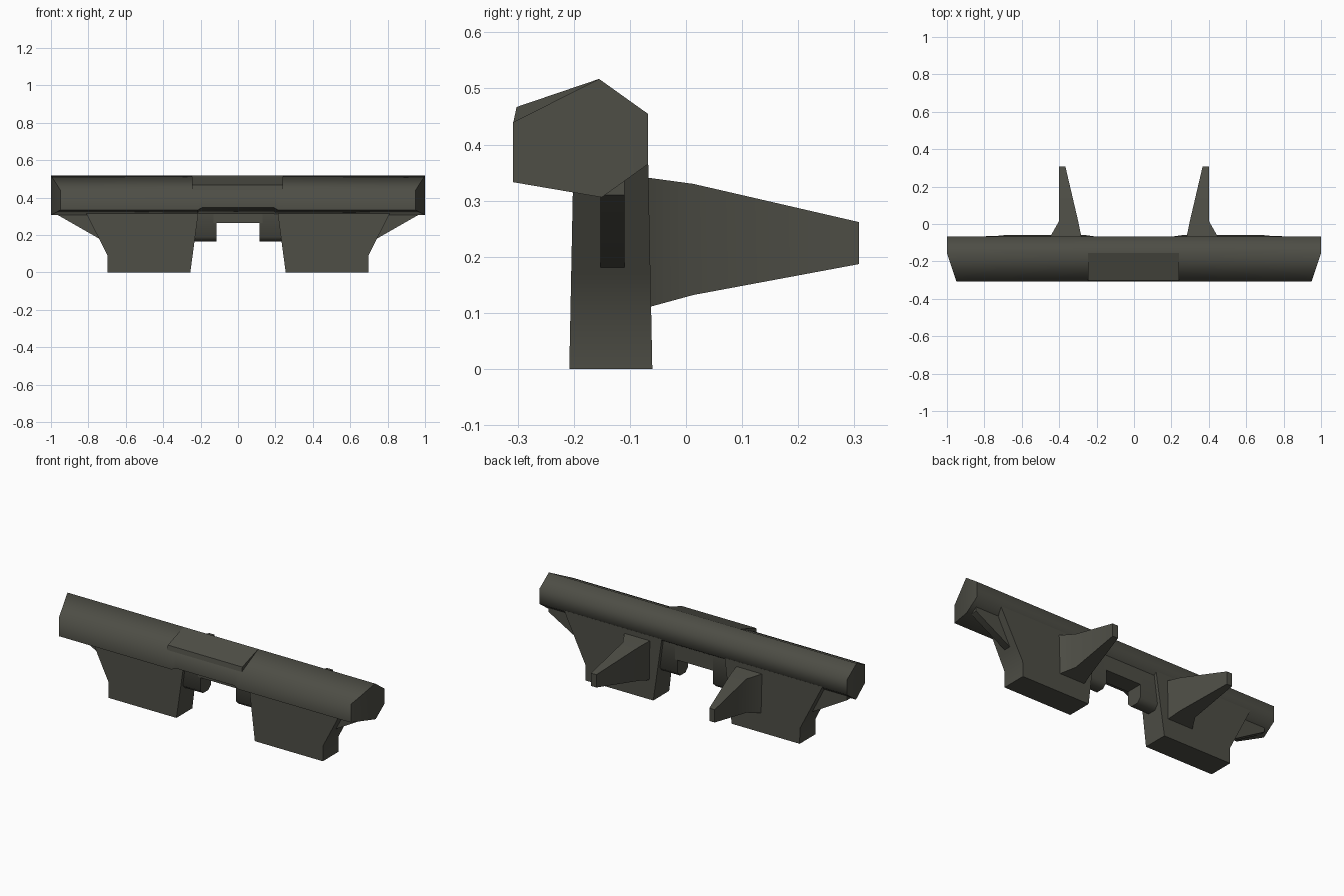
import bpy, bmesh, math

cube = bpy.data.objects.get("Cube")
if cube:
    bpy.data.objects.remove(cube)

COLOUR = (0.075, 0.075, 0.06, 1)
paint = bpy.data.materials.new("dark olive grey")
paint.use_nodes = True
paint.diffuse_color = COLOUR
paint.node_tree.nodes["Principled BSDF"].inputs["Base Color"].default_value = COLOUR


def loft(name, rings, angle=30, mirror=False, caps=None):
    """Skin matching rings of points; caps lists the index groups closing each end."""
    bm = bmesh.new()
    loops = [[bm.verts.new(p) for p in ring] for ring in rings]
    n = len(loops[0])
    for a, b in zip(loops, loops[1:]):
        for i in range(n):
            j = (i + 1) % n
            bm.faces.new((a[i], a[j], b[j], b[i]))
    for loop in (loops[0], loops[-1]):
        for group in caps or [range(n)]:
            bm.faces.new([loop[i] for i in group])
    bmesh.ops.recalc_face_normals(bm, faces=bm.faces)
    mesh = bpy.data.meshes.new(name)
    bm.to_mesh(mesh)
    bm.free()
    mesh.materials.append(paint)
    obj = bpy.data.objects.new(name, mesh)
    bpy.context.collection.objects.link(obj)
    bpy.ops.object.select_all(action="DESELECT")
    obj.select_set(True)
    bpy.context.view_layer.objects.active = obj
    bpy.ops.object.shade_smooth_by_angle(angle=math.radians(angle))
    if mirror:
        obj.modifiers.new("Mirror", "MIRROR").use_mirror_merge = False
    return obj


def slab(name, outline, front, back, **options):
    """Extrude an x-z outline; front and back give y as a function of z."""
    return loft(name, [[(x, side(z), z) for x, z in outline] for side in (front, back)], **options)


# Six-sided beam, with tapered ends and a shallow notch under its middle
def beam_ring(x, lip):
    profile = [(-0.155, 0.517), (-0.068, 0.455), (-0.068, 0.365),
               (-0.15, 0.306), (-0.308, lip), (-0.308, 0.44)]
    trim = 0.33 if abs(x) == 1 else 0
    return [(x * (1 - trim * max(0, -0.155 - y)), y, z) for y, z in profile]


stations = [(-1, 0.333), (-0.215, 0.333), (-0.19, 0.347),
            (0.19, 0.347), (0.215, 0.333), (1, 0.333)]
loft("beam", [beam_ring(x, lip) for x, lip in stations], angle=66,
     caps=[(0, 1, 2, 3), (3, 4, 5, 0)])

# Raised wedge on the front slope of the beam
wedge = [(-0.155, 0.517), (-0.302, 0.467), (-0.308, 0.438), (-0.2, 0.45)]
loft("top_wedge", [[(x, y, z) for y, z in wedge] for x in (-0.245, 0.24)])

# Legs, slightly thicker at the foot
slab("legs", [(0.255, 0), (0.697, 0), (0.697, 0.09), (0.738, 0.17), (0.84, 0.37), (0.205, 0.37)],
     lambda z: -0.208 + 0.02 * z, lambda z: -0.06 - 0.02 * z, angle=40, mirror=True)

# Braces from the legs out to the beam ends
slab("braces", [(0.72, 0.18), (0.742, 0.18), (0.97, 0.31), (0.97, 0.35), (0.72, 0.35)],
     lambda z: -0.152, lambda z: -0.11, mirror=True)

# Central bracket: a cross bar and two hanging posts with bevelled bottoms
slab("bracket_bar", [(-0.13, 0.265), (0.13, 0.265), (0.13, 0.36), (-0.13, 0.36)],
     lambda z: -0.185, lambda z: -0.085)
post = [(-0.185, 0.36), (-0.185, 0.19), (-0.16, 0.165), (-0.11, 0.165), (-0.085, 0.19), (-0.085, 0.36)]
loft("bracket_posts", [[(x, y, z) for y, z in post] for x in (0.115, 0.24)],
     angle=50, mirror=True)

# Tapered fins reaching back from the legs
fin = [(-0.075, 0.28, 0.452, 0.108, 0.342), (0.013, 0.298, 0.402, 0.132, 0.33),
       (0.308, 0.367, 0.402, 0.187, 0.262)]
loft("rear_fins", [[(a, y, low), (b, y, low), (b, y, high), (a, y, high)]
                   for y, a, b, low, high in fin], mirror=True)
